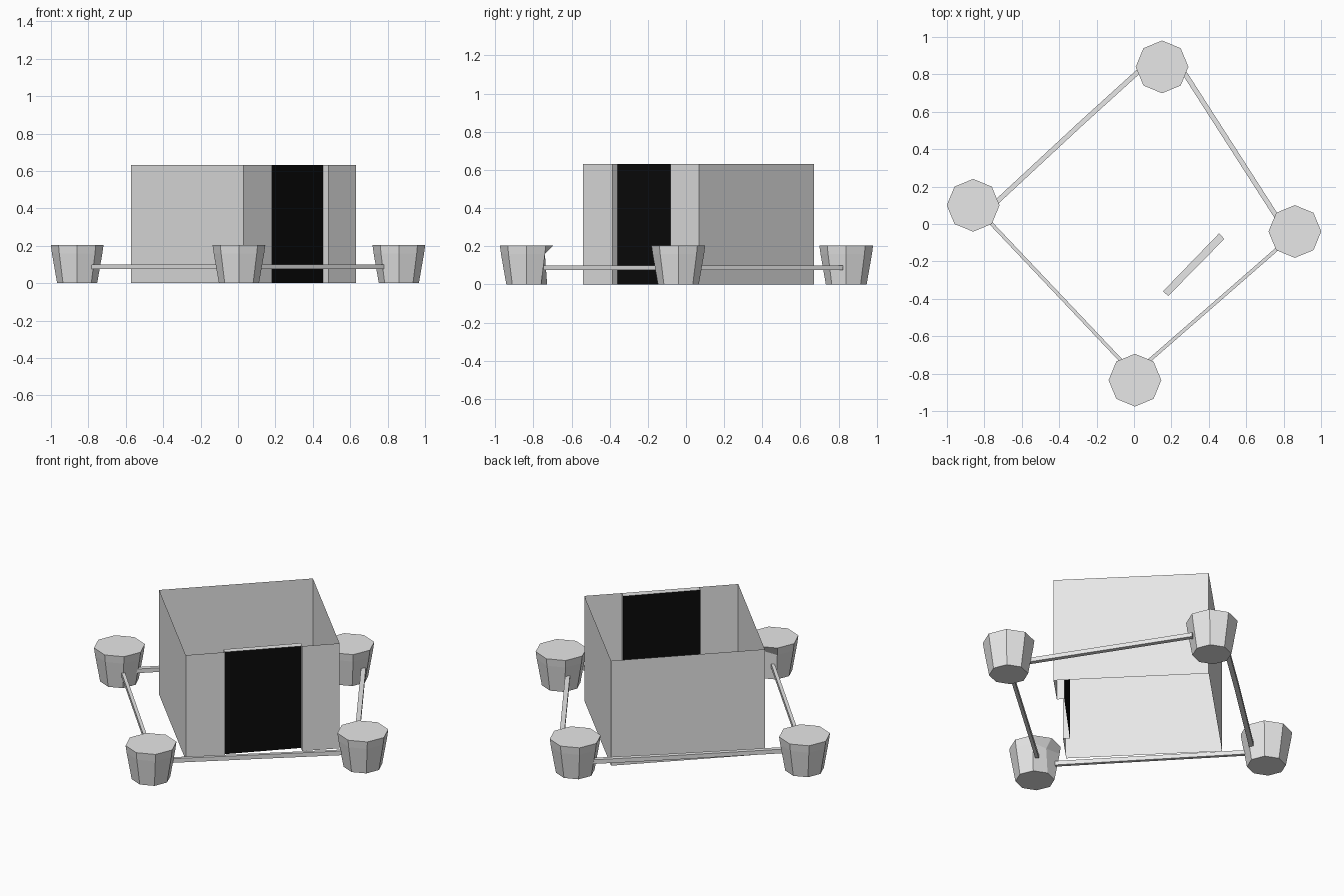
import bpy
import bmesh
from math import cos, sin, tau
from mathutils import Vector

cube = bpy.data.objects.get("Cube")
if cube:
    bpy.data.objects.remove(cube, do_unlink=True)


def make_material(name, value):
    mat = bpy.data.materials.new(name)
    mat.use_nodes = True
    color = (value, value, value, 1)
    mat.diffuse_color = color
    mat.node_tree.nodes["Principled BSDF"].inputs["Base Color"].default_value = color
    return mat


grey = make_material("pale_grey", 0.8)
black = make_material("door_black", 0.003)


def make_object(name, bm, *materials):
    mesh = bpy.data.meshes.new(name)
    bm.to_mesh(mesh)
    bm.free()
    for mat in materials:
        mesh.materials.append(mat)
    obj = bpy.data.objects.new(name, mesh)
    bpy.context.collection.objects.link(obj)
    return obj


def bridge(bm, lower, upper):
    """Join two closed rings of vertices with quads."""
    n = len(lower)
    return [bm.faces.new((lower[i], lower[(i + 1) % n], upper[(i + 1) % n], upper[i]))
            for i in range(n)]


def tower(name, x, y, dented=False):
    """Squat eight-sided tower, wider at the top."""
    bm = bmesh.new()
    rings = []
    for radius, z in ((0.107, 0), (0.135, 0.16), (0.141, 0.205)):
        rings.append([bm.verts.new((x + radius * cos(k * tau / 8),
                                    y + radius * sin(k * tau / 8), z)) for k in range(8)])
    for lower, upper in zip(rings, rings[1:]):
        bridge(bm, lower, upper)
    bm.faces.new(rings[0][::-1])
    bm.faces.new(rings[-1])
    if dented:
        # the inward corner under the rim is pushed in
        rings[1][2].co.y -= 0.04
    make_object(name, bm, grey)


def rail(name, path, width):
    """Square-section bar along a flat path."""
    bm = bmesh.new()
    pts = [Vector(p) for p in path]
    along = (pts[-1] - pts[0]).normalized()
    side = Vector((-along.y, along.x)) * width / 2
    rings = []
    for p in pts:
        left, right = p + side, p - side
        rings.append([bm.verts.new((q.x, q.y, z)) for q, z in
                      ((left, 0.075), (right, 0.075), (right, 0.1), (left, 0.1))])
    for first, second in zip(rings, rings[1:]):
        bridge(bm, first, second)
    bm.faces.new(rings[0][::-1])
    bm.faces.new(rings[-1])
    bmesh.ops.recalc_face_normals(bm, faces=bm.faces[:])
    make_object(name, bm, grey)


# Corner towers
tower("front_tower", 0.005, -0.835, dented=True)
tower("back_tower", 0.15, 0.84)
tower("left_tower", 0.86, -0.04)
tower("right_tower", -0.86, 0.10)

# Rails between the towers
rail("back_right_rail", ((0.04, 0.83), (-0.28, 0.54), (-0.77, 0.085)), 0.026)
rail("back_left_rail", ((0.265, 0.815), (0.775, 0.02)), 0.026)
rail("front_right_rail", ((-0.78, 0.02), (-0.06, -0.74)), 0.019)
rail("front_left_rail", ((0.07, -0.74), (0.775, -0.125)), 0.019)

# Open-topped room of thin walls, with a doorway recessed into one wall
HEIGHT = 0.632
plan = [(0.03, -0.54), (0.183, -0.385), (0.155, -0.36), (0.455, -0.05),
        (0.483, -0.08), (0.63, 0.067), (0.03, 0.67), (-0.572, 0.067)]
bm = bmesh.new()
bottom = [bm.verts.new((x, y, 0)) for x, y in plan]
top = [bm.verts.new((x, y, HEIGHT)) for x, y in plan]
walls = bridge(bm, bottom, top)
walls[2].material_index = 1   # back panel of the doorway
bm.faces.new((top[1], top[4], top[3], top[2]))   # lintel over the recess
make_object("room_walls", bm, grey, black)
